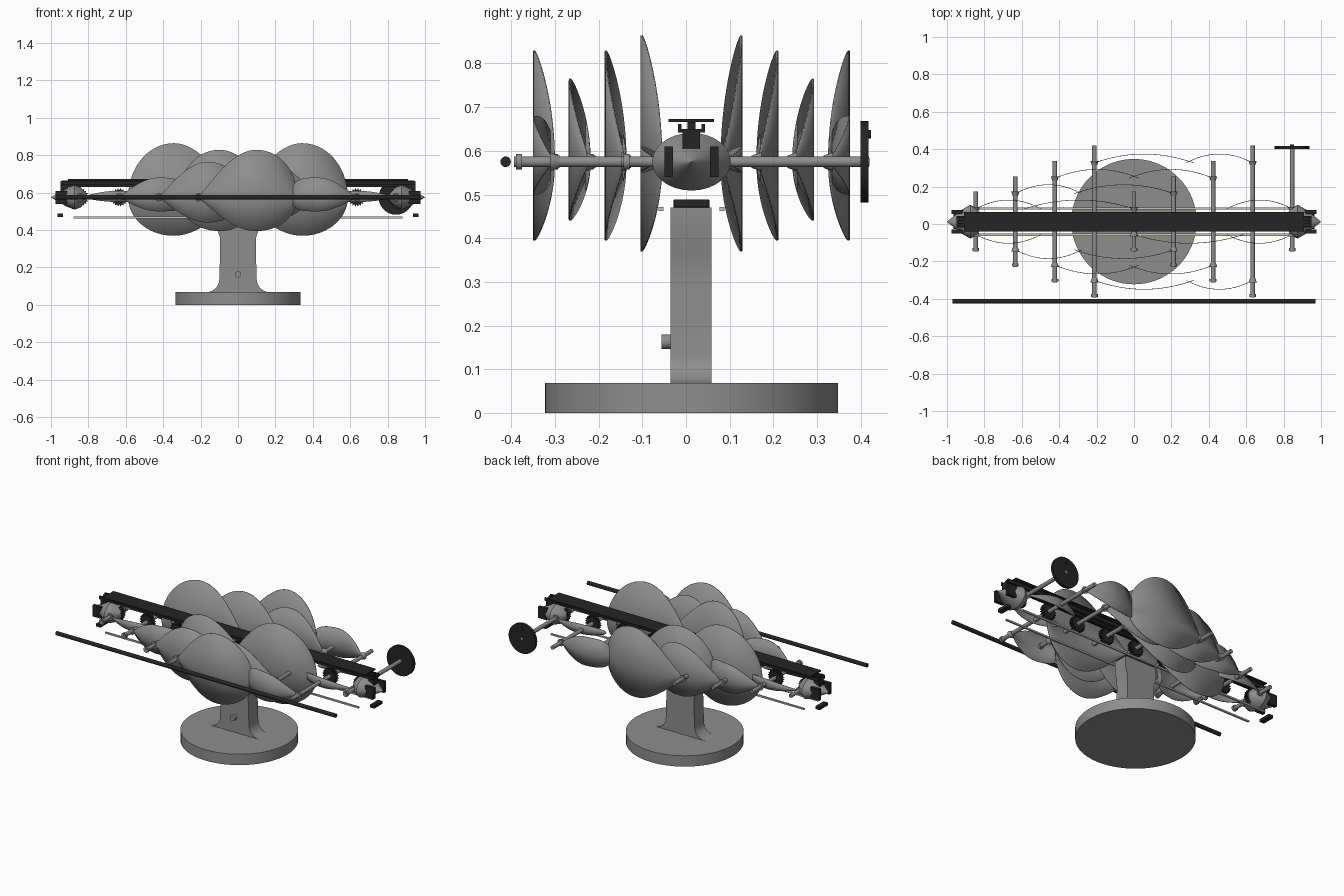
import bpy, bmesh
from math import sin, pi, sqrt, radians, cos
from mathutils import Matrix, Vector

if "Cube" in bpy.data.objects:
    bpy.data.objects.remove(bpy.data.objects["Cube"])


def material(name, rgb):
    m = bpy.data.materials.new(name)
    m.use_nodes = True
    col = (*rgb, 1)
    m.diffuse_color = col
    m.node_tree.nodes["Principled BSDF"].inputs["Base Color"].default_value = col
    return m


GREY = material("mid grey", (0.27, 0.27, 0.27))
BLACK = material("soft black", (0.018, 0.018, 0.018))
CREAM = material("pale cream", (0.6, 0.55, 0.42))
CY = 0.0125    # centre plane of the mechanism
AXIS = 0.575   # height of the shafts


def finish(name, bm, mat, smooth=True):
    bmesh.ops.recalc_face_normals(bm, faces=bm.faces)
    me = bpy.data.meshes.new(name)
    bm.to_mesh(me)
    bm.free()
    me.materials.append(mat)
    ob = bpy.data.objects.new(name, me)
    bpy.context.collection.objects.link(ob)
    if smooth:
        bpy.ops.object.select_all(action='DESELECT')
        ob.select_set(True)
        bpy.context.view_layer.objects.active = ob
        bpy.ops.object.shade_smooth_by_angle(angle=radians(35))
    return ob


def box(name, centre, size, mat):
    bm = bmesh.new()
    bmesh.ops.create_cube(bm, size=1)
    bmesh.ops.scale(bm, vec=size, verts=bm.verts)
    bmesh.ops.translate(bm, vec=centre, verts=bm.verts)
    return finish(name, bm, mat, False)


def rod(name, a, b, r, mat, r2=None, sides=24):
    a, b = Vector(a), Vector(b)
    bm = bmesh.new()
    turn = (b - a).to_track_quat('Z', 'Y').to_matrix().to_4x4()
    bmesh.ops.create_cone(bm, cap_ends=True, segments=sides, radius1=r,
                          radius2=r if r2 is None else r2, depth=(b - a).length,
                          matrix=Matrix.Translation((a + b) / 2) @ turn)
    return finish(name, bm, mat)


def prism(name, points, y0, y1, mat):
    """Extrude an outline of (x, z) points along y."""
    bm = bmesh.new()
    face = bm.faces.new([bm.verts.new((x, y0, z)) for x, z in points])
    ext = bmesh.ops.extrude_face_region(bm, geom=[face])
    bmesh.ops.translate(bm, vec=(0, y1 - y0, 0),
                        verts=[v for v in ext["geom"] if isinstance(v, bmesh.types.BMVert)])
    return finish(name, bm, mat)


def leaf(name, x, direction, side, level, length, height, blunt):
    """Teardrop sheet bent around a vertical axis, its point on the shaft."""
    n, peak = 40, 0.585
    lift = 0.17 * height / 2
    bm = bmesh.new()
    rows = []
    for i in range(n + 1):
        t = (1 - cos(pi * i / n)) / 2
        if t < peak:
            w = sin(pi / 2 * t / peak)
        else:
            w = sqrt(max(0, 1 - ((t - peak) / (1 - peak)) ** blunt))
        w = max(w, 0.02)
        y = CY + side * (0.068 + 0.082 * level + 0.19 * t * (1 - t))
        px = x + direction * length * t
        rows.append([bm.verts.new((px, y, AXIS + z * w))
                     for z in (lift - height / 2, 0, lift + height / 2)])
    for p, q in zip(rows, rows[1:]):
        for j in (0, 1):
            bm.faces.new((p[j], q[j], q[j + 1], p[j + 1]))
    ob = finish(name, bm, GREY)
    mod = ob.modifiers.new("thickness", 'SOLIDIFY')
    mod.thickness = 0.003
    mod.offset = 0


# Base and flared column
rod("base_disc", (0, CY, 0), (0, CY, 0.068), 0.335, GREY, sides=72)
right = [(0.17, 0.066)]
for i in range(9):
    a = pi / 2 * i / 8
    right.append((0.17 - 0.07 * sin(a), 0.138 - 0.07 * cos(a)))
right += [(0.095, 0.3), (0.097, 0.36), (0.11, 0.4), (0.11, 0.47)]
prism("column", right + [(-x, z) for x, z in reversed(right)], -0.035, 0.058, GREY)
rod("column_button", (0, -0.056, 0.163), (0, -0.03, 0.163), 0.017, GREY)
box("column_cap", (0, CY, 0.478), (0.2, 0.082, 0.018), BLACK)

# Overhead beam built from long plates
box("beam_top_plate", (0, CY, 0.669), (1.82, 0.104, 0.007), BLACK)
box("beam_upper_web", (0, CY, 0.657), (1.88, 0.018, 0.018), BLACK)
box("beam_lower_flange", (0, CY, 0.646), (1.9, 0.062, 0.008), BLACK)
box("beam_rack", (0, CY, 0.636), (1.82, 0.02, 0.013), BLACK)
for s in (-1, 1):
    box("beam_side_rail", (0, CY + s * 0.027, 0.655), (1.9, 0.008, 0.014), BLACK)
    box("guide_strip", (0, CY + s * 0.07, 0.467), (1.76, 0.011, 0.009), CREAM)
    box("end_foot", (s * 0.95, CY, 0.48), (0.03, 0.08, 0.018), BLACK)
    for t in (-1, 1):
        box("end_block", (s * 0.945, CY + t * 0.052, AXIS), (0.06, 0.02, 0.07), BLACK)
    box("end_bracket", (s * 0.93, CY, 0.625), (0.04, 0.04, 0.04), BLACK)

    # Pointed end housing turned around the long axis
    bm = bmesh.new()
    rings = []
    for x, r in ((0.81, 0.3), (0.84, 0.8), (0.875, 1), (0.92, 0.72), (1.0, 0.01)):
        rings.append([bm.verts.new((s * x, CY + 0.09 * r * cos(2 * pi * k / 28),
                                    AXIS + 0.066 * r * sin(2 * pi * k / 28)))
                      for k in range(28)])
    for p, q in zip(rings, rings[1:]):
        for k in range(28):
            bm.faces.new((p[k], q[k], q[k - 1], p[k - 1]))
    bm.faces.new(rings[0])
    bm.faces.new(rings[-1])
    finish("end_housing", bm, GREY)

# Nine cross shafts, each with a gear and a pair of bent leaves
heights = (0.495, 0.435, 0.325, 0.18, 0.06)
lengths = (0.587, 0.53, 0.45, 0.355, 0.35)
for i in range(-4, 5):
    x, level, rank = i * 0.2115, i % 4, abs(i)
    reach = 0.16 + 0.082 * level
    back = 0.405 if i == 4 else CY + reach
    front = CY - reach
    rod("cross_shaft", (x, front, AXIS), (x, back, AXIS), 0.012, GREY)
    rod("shaft_cap", (x, front + 0.004, AXIS), (x, front + 0.018, AXIS), 0.018, GREY)
    teeth = 20
    outline = []
    for k in range(teeth * 2):
        r = 0.05 if k % 2 else 0.038
        a = pi * k / teeth
        outline.append((x + r * cos(a), AXIS + r * sin(a)))
    prism("shaft_gear", outline, CY - 0.012, CY + 0.012, BLACK)
    for side in (-1, 1):
        direction = -side if i == 0 else (1 if i < 0 else -1)
        leaf("bent_leaf", x, direction, side, level, lengths[rank], heights[rank],
             4 if rank == 3 else 2)
        y = CY + side * (0.066 + 0.082 * level)
        rod("leaf_collar", (x, y - side * 0.01, AXIS), (x, y + side * 0.012, AXIS),
            0.014, GREY, 0.022)

# Front bar and hand wheel
rod("front_bar", (-0.97, -0.413, AXIS), (0.97, -0.413, AXIS), 0.012, BLACK)
rod("hand_wheel", (0.845, 0.4, AXIS), (0.845, 0.418, AXIS), 0.093, BLACK, sides=48)
rod("wheel_hub", (0.845, 0.39, AXIS), (0.845, 0.42, AXIS), 0.009, GREY)
rod("wheel_knob", (0.845, 0.417, 0.638), (0.845, 0.424, 0.638), 0.01, BLACK)
